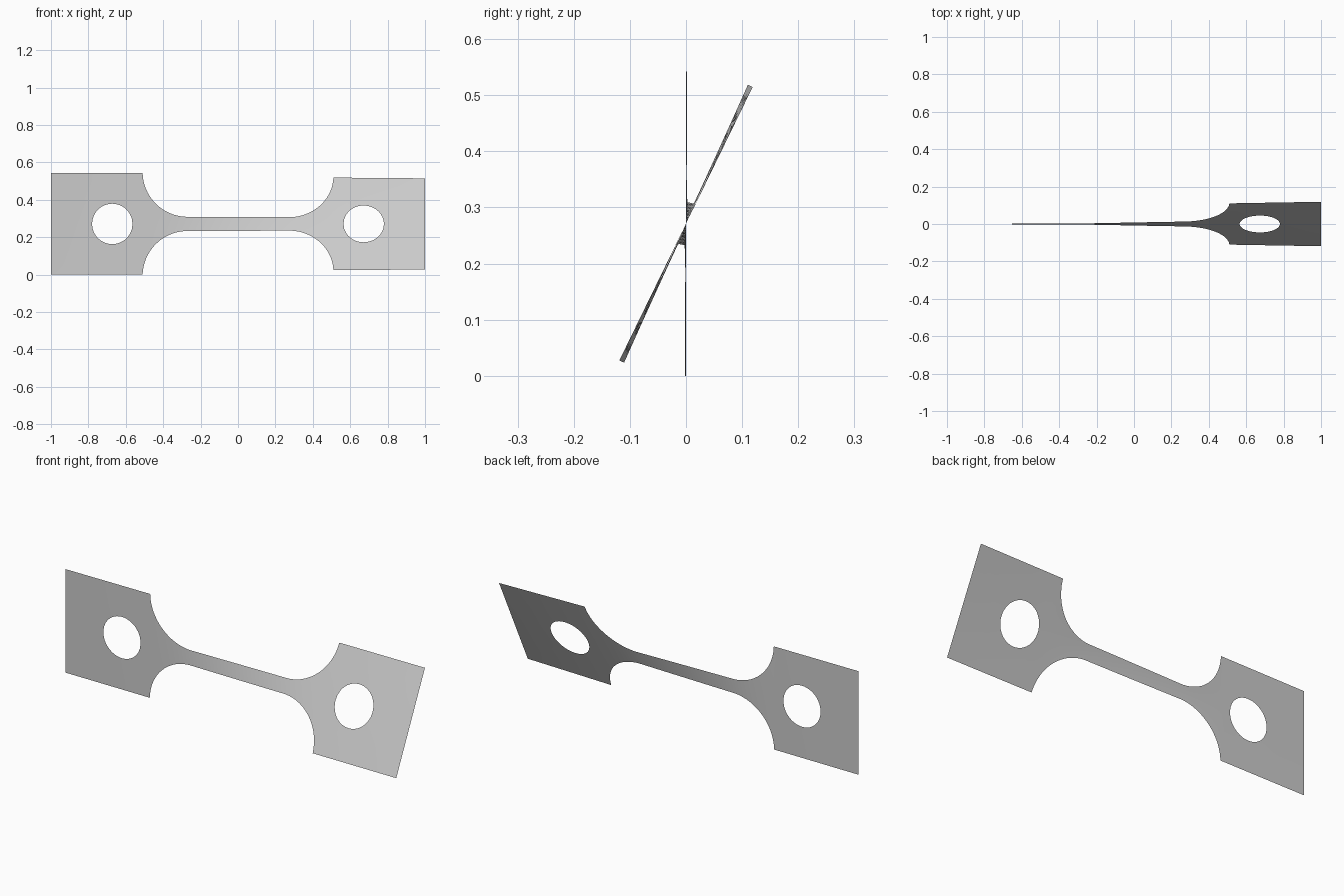
import bpy, bmesh, math
from mathutils import Vector

cube = bpy.data.objects.get("Cube")
if cube:
    bpy.data.objects.remove(cube)

HALF = 0.271          # half height of the end plates
NECK = 0.038          # half height of the neck
R = 0.24              # fillet radius
NECK_X = 0.27         # where the fillets begin
HOLE_X, HOLE_R = 0.672, 0.108
ROWS = 12
TWIST = math.radians(26)

A_MAX = math.acos((NECK + R - HALF) / R)
PLATE_X = NECK_X + R * math.sin(A_MAX)


def half_height(x):
    d = abs(x) - NECK_X
    if d <= 0:
        return NECK
    if abs(x) >= PLATE_X:
        return HALF
    return NECK + R - math.sqrt(R * R - d * d)


# Twist builds up fastest where the strip is narrow; the clamped plate barely turns
STEPS = 400
cumulative = [0.0]
for i in range(STEPS):
    x = -1 + 2 * (i + 0.5) / STEPS
    stiffness = half_height(x) * (5 if x < -PLATE_X else 1)
    cumulative.append(cumulative[-1] + 1 / stiffness)


def angle(x):
    t = min(max((x + 1) / 2 * STEPS, 0), STEPS - 1e-6)
    i = int(t)
    c = cumulative[i] + (cumulative[i + 1] - cumulative[i]) * (t - i)
    return TWIST * c / cumulative[-1]


def twisted(x, s):
    a = angle(x)
    return Vector((x, s * math.sin(a), HALF + s * math.cos(a)))


def add_grid(bm, columns, closed=False):
    """Fill quads between neighbouring rows of flat (x, s) points."""
    verts = [[bm.verts.new((x, 0, s)) for x, s in col] for col in columns]
    for a, b in zip(verts, verts[1:]):
        n = len(a)
        for j in range(n if closed else n - 1):
            k = (j + 1) % n
            bm.faces.new((a[j], b[j], b[k], a[k]))


bm = bmesh.new()

# Neck and fillets
fillet = []
for i in range(1, 25):
    a = A_MAX * i / 24
    fillet.append((NECK_X + R * math.sin(a), NECK + R - R * math.cos(a)))
stations = [(-x, h) for x, h in reversed(fillet)]
stations += [(NECK_X * (i / 12 - 1), NECK) for i in range(25)]
stations += fillet
add_grid(bm, [[(x, h * (2 * j / ROWS - 1)) for j in range(ROWS + 1)]
              for x, h in stations])

# End plates, each a rectangle ringed around a round hole
for side in (-1, 1):
    corners = [(PLATE_X, -HALF), (1, -HALF), (1, HALF), (PLATE_X, HALF)]
    rim = []
    for (x0, s0), (x1, s1) in zip(corners, corners[1:] + corners[:1]):
        rim += [(x0 + (x1 - x0) * j / ROWS, s0 + (s1 - s0) * j / ROWS)
                for j in range(ROWS)]
    rings = []
    for t in (0, 0.25, 0.5, 0.75, 1):
        ring = []
        for x, s in rim:
            a = math.atan2(s, x - HOLE_X)
            hx, hs = HOLE_X + HOLE_R * math.cos(a), HOLE_R * math.sin(a)
            ring.append((side * (hx + (x - hx) * t), hs + (s - hs) * t))
        rings.append(ring)
    add_grid(bm, rings, closed=True)

bmesh.ops.remove_doubles(bm, verts=bm.verts, dist=0.0005)

# Face the flat sheet forwards, then twist it
bm.normal_update()
bmesh.ops.reverse_faces(bm, faces=[f for f in bm.faces if f.normal.y > 0])
for v in bm.verts:
    v.co = twisted(v.co.x, v.co.z)
bm.normal_update()

mesh = bpy.data.meshes.new("twisted_test_strip")
bm.to_mesh(mesh)
bm.free()
strip = bpy.data.objects.new("twisted_test_strip", mesh)
bpy.context.collection.objects.link(strip)

# Plain grey
grey = bpy.data.materials.new("light_grey")
grey.use_nodes = True
colour = (0.6, 0.6, 0.6, 1)
grey.diffuse_color = colour
grey.node_tree.nodes["Principled BSDF"].inputs["Base Color"].default_value = colour
mesh.materials.append(grey)

bpy.ops.object.select_all(action='DESELECT')
strip.select_set(True)
bpy.context.view_layer.objects.active = strip
bpy.ops.object.shade_smooth_by_angle()
